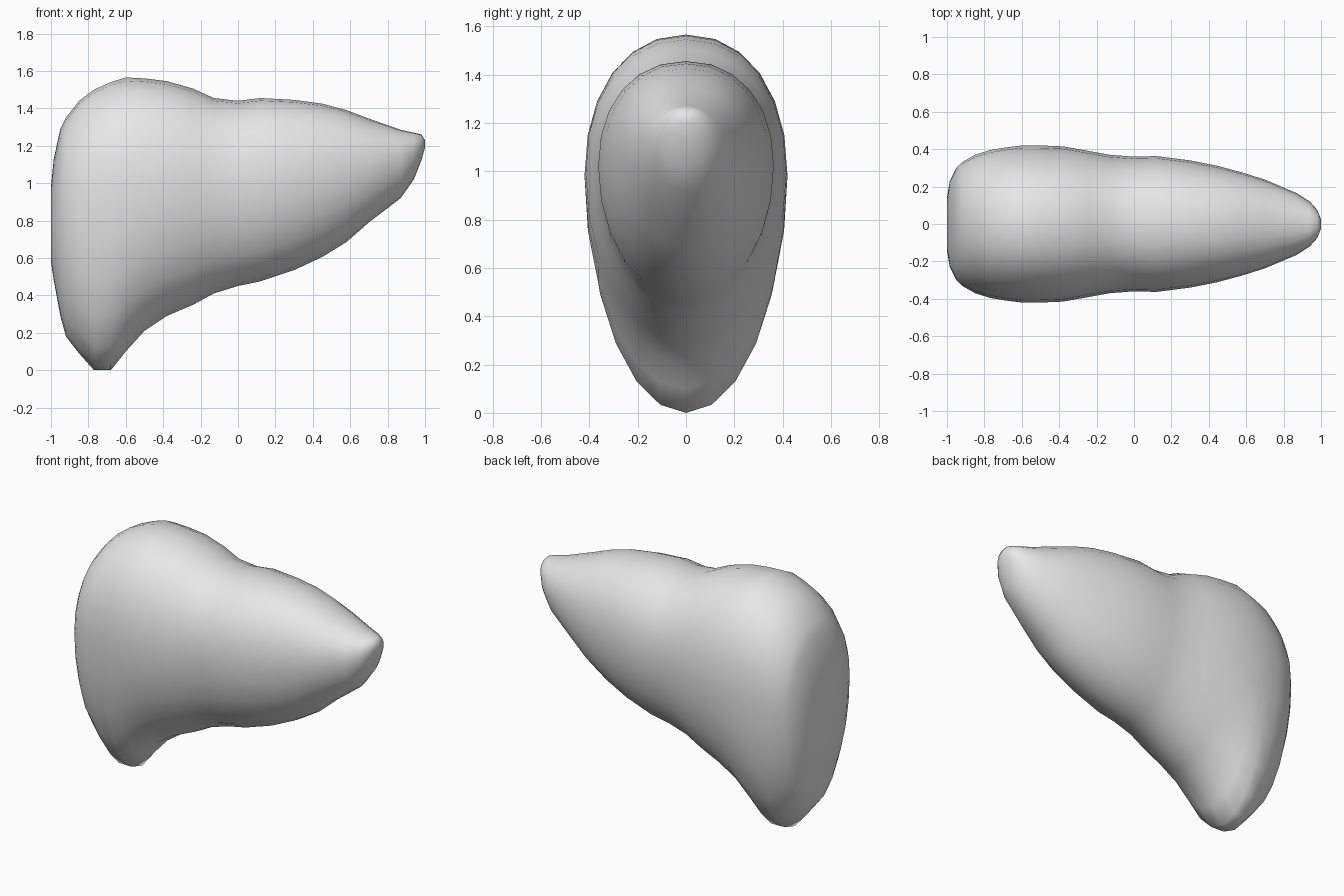
import bpy
import bmesh
from math import sin, cos, pi, copysign

cube = bpy.data.objects.get("Cube")
if cube:
    bpy.data.objects.remove(cube, do_unlink=True)

grey = bpy.data.materials.new("plain grey")
grey.use_nodes = True
colour = (0.8, 0.8, 0.8, 1)
grey.diffuse_color = colour
grey.node_tree.nodes["Principled BSDF"].inputs["Base Color"].default_value = colour

# Cross-sections along the organ: x, top, bottom, half depth, height of widest point
sections = [
    (-1.0, 0.98, 0.58, 0.14, 0.8),
    (-0.985, 1.13, 0.48, 0.23, 0.84),
    (-0.95, 1.29, 0.29, 0.3, 0.9),
    (-0.92, 1.35, 0.18, 0.33, 0.93),
    (-0.85, 1.44, 0.09, 0.37, 0.95),
    (-0.77, 1.5, 0.0, 0.395, 0.97),
    (-0.68, 1.54, 0.0, 0.41, 0.98),
    (-0.6, 1.565, 0.1, 0.42, 0.98),
    (-0.5, 1.56, 0.21, 0.42, 0.98),
    (-0.38, 1.545, 0.29, 0.415, 0.99),
    (-0.24, 1.505, 0.35, 0.39, 1.0),
    (-0.13, 1.455, 0.41, 0.37, 1.0),
    (0.0, 1.44, 0.45, 0.36, 1.01),
    (0.12, 1.455, 0.475, 0.363, 1.02),
    (0.3, 1.445, 0.535, 0.34, 1.04),
    (0.45, 1.425, 0.605, 0.31, 1.06),
    (0.58, 1.39, 0.685, 0.275, 1.08),
    (0.7, 1.345, 0.79, 0.237, 1.1),
    (0.87, 1.285, 0.92, 0.165, 1.13),
    (0.94, 1.27, 1.02, 0.12, 1.16),
    (0.98, 1.26, 1.12, 0.075, 1.19),
    (1.0, 1.23, 1.19, 0.025, 1.21),
]
SIDES = 24


def soft(value, power):
    return copysign(abs(value) ** power, value)


def add_ring(bm, x, top, bottom, depth, middle):
    """Egg-shaped section: full rounded top, longer tapering underside."""
    ring = []
    for i in range(SIDES):
        a = 2 * pi * i / SIDES
        s = sin(a)
        power = 0.92 if s > 0 else 1.0
        reach = top - middle if s > 0 else middle - bottom
        ring.append(bm.verts.new((x, depth * soft(cos(a), power),
                                  middle + reach * soft(s, power))))
    return ring


# Liver body: one continuous loft with both ends closed
bm = bmesh.new()
rings = [add_ring(bm, *section) for section in sections]
for a, b in zip(rings, rings[1:]):
    for i in range(SIDES):
        j = (i + 1) % SIDES
        bm.faces.new((a[i], a[j], b[j], b[i]))
bm.faces.new(rings[0])
bm.faces.new(rings[-1])
bmesh.ops.recalc_face_normals(bm, faces=bm.faces)
for face in bm.faces:
    face.smooth = True

mesh = bpy.data.meshes.new("liver_body")
bm.to_mesh(mesh)
bm.free()
mesh.materials.append(grey)
body = bpy.data.objects.new("liver_body", mesh)
bpy.context.collection.objects.link(body)
